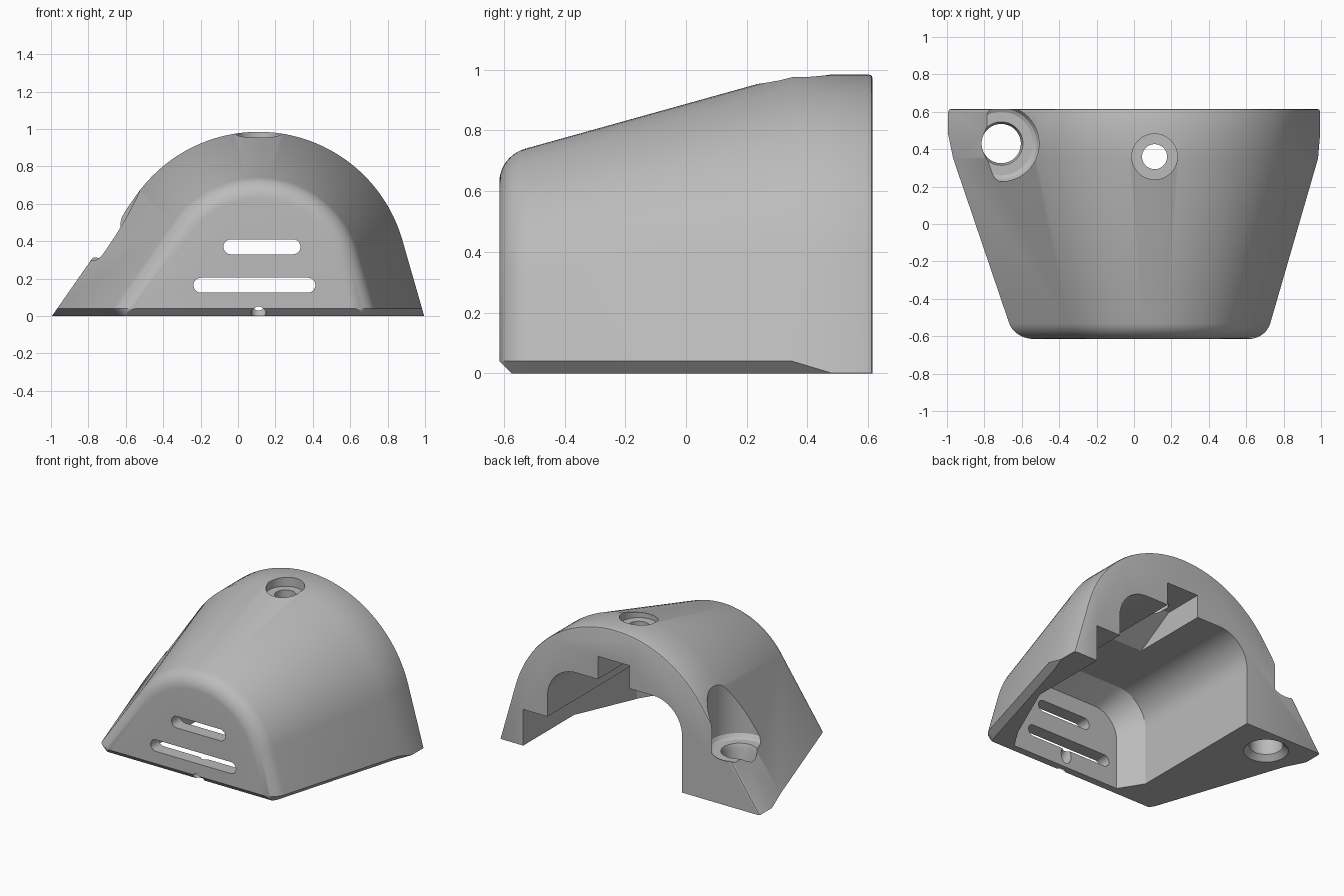
import bpy, bmesh
from math import sin, cos, radians, pi

cube = bpy.data.objects.get("Cube")
if cube:
    bpy.data.objects.remove(cube, do_unlink=True)

grey = bpy.data.materials.new("plain grey")
grey.use_nodes = True
grey.diffuse_color = (0.5, 0.5, 0.5, 1)
grey.node_tree.nodes["Principled BSDF"].inputs["Base Color"].default_value = (0.5, 0.5, 0.5, 1)


def loft(name, rings):
    """Closed solid skinned through rings of equal length."""
    bm = bmesh.new()
    loops = [[bm.verts.new(p) for p in ring] for ring in rings]
    n = len(loops[0])
    for a, b in zip(loops, loops[1:]):
        for i in range(n):
            j = (i + 1) % n
            bm.faces.new((a[i], a[j], b[j], b[i]))
    bm.faces.new(loops[0])
    bm.faces.new(loops[-1])
    bmesh.ops.recalc_face_normals(bm, faces=bm.faces)
    mesh = bpy.data.meshes.new(name)
    bm.to_mesh(mesh)
    bm.free()
    mesh.materials.append(grey)
    obj = bpy.data.objects.new(name, mesh)
    bpy.context.collection.objects.link(obj)
    return obj


def prism(name, points, axis, start, end):
    """Extrude a 2D outline along axis 0, 1 or 2."""
    def place(p, d):
        q = list(p)
        q.insert(axis, d)
        return q
    return loft(name, [[place(p, d) for p in points] for d in (start, end)])


def turned(name, x, y, profile, steps=48):
    """Vertical turned solid from (z, radius) pairs."""
    return loft(name, [[(x + r * cos(2 * pi * i / steps), y + r * sin(2 * pi * i / steps), z)
                        for i in range(steps)] for z, r in profile])


def cut(target, cutter):
    mod = target.modifiers.new("cut", 'BOOLEAN')
    mod.operation = 'DIFFERENCE'
    mod.solver = 'EXACT'
    mod.object = cutter
    bpy.context.view_layer.objects.active = target
    bpy.ops.object.modifier_apply(modifier=mod.name)
    bpy.data.objects.remove(cutter, do_unlink=True)


# Domed cover: an arc with two tangent sloping flanks, offset by radius
CX, CZ = 0.11, 0.185
RIGHT, LEFT = radians(16), radians(145.1)


def flank(angle, r, z):
    return CX + (r - sin(angle) * (z - CZ)) / cos(angle)


def cover_ring(y, r, chamfer):
    arc = [RIGHT + (LEFT - RIGHT) * i / 40 for i in range(41)]
    ring = [(flank(RIGHT, r, chamfer) - chamfer, y, 0), (flank(RIGHT, r, chamfer), y, chamfer)]
    ring += [(CX + r * cos(a), y, CZ + r * sin(a)) for a in arc]
    ring += [(flank(LEFT, r, chamfer), y, chamfer), (flank(LEFT, r, chamfer) + chamfer, y, 0)]
    return ring


stations = []
for i in range(11):  # rounded front edge
    t = radians(90 - 7.46 * i)
    stations.append((-0.499 - 0.116 * sin(t), 0.443 + 0.116 * cos(t), 0.04))
stations += [(0.35, 0.8, 0.04), (0.48, 0.8, 0.001), (0.6, 0.8, 0.001),
             (0.611, 0.796, 0.001), (0.615, 0.785, 0.001)]
cover = loft("domed_cover", [cover_ring(*s) for s in stations])

# Chamfer under the front edge
cut(cover, prism("front_chamfer", [(-0.7, -0.05), (-0.525, -0.05), (-0.665, 0.09), (-0.7, 0.09)],
                 0, -1.2, 1.2))


# Inner cavity with rounded top corners, narrowing at the front
def cavity_ring(y, w, top, r):
    ring = [(0.115 - w, y, -0.1), (0.115 + w, y, -0.1)]
    for side, first in ((1, 0), (-1, 90)):
        for i in range(13):
            a = radians(first + 7.5 * i)
            ring.append((0.115 + side * (w - r) + r * cos(a), y, top - r + r * sin(a)))
    return ring


cut(cover, loft("cavity", [cavity_ring(0.7, 0.515, 0.612, 0.22),
                           cavity_ring(-0.365, 0.515, 0.612, 0.22),
                           cavity_ring(-0.525, 0.415, 0.525, 0.18)]))

# Side step and top key slot opening to the back
cut(cover, prism("side_step", [(0.3, 0.7), (0.815, 0.7), (0.815, 0.06), (0.63, -0.36), (0.3, -0.36)],
                 2, -0.1, 0.25))
cut(cover, prism("key_slot", [(0.7, 0.5), (0.7, 0.77), (0.335, 0.77), (0.07, 0.612), (0.07, 0.5)],
                 0, 0.0, 0.243))

# Countersunk screw hole in the crown
cut(cover, turned("crown_recess", 0.11, 0.36, [(0.92, 0.122), (1.2, 0.122)]))
cut(cover, turned("crown_hole", 0.11, 0.36, [(0.68, 0.067), (1.1, 0.067)]))

# Mounting ledge and its screw hole
cut(cover, turned("ledge_recess", -0.71, 0.43,
                  [(0.3, 0.17), (0.309, 0.188), (0.33, 0.202), (1.2, 0.202)], 64))
cut(cover, turned("ledge_hole", -0.71, 0.43,
                  [(-0.02, 0.16), (0.035, 0.105), (0.27, 0.105), (0.31, 0.12)]))

# Rounded vent slots in the front wall
for x0, x1, z in ((-0.238, 0.414, 0.165), (-0.078, 0.334, 0.37)):
    outline = []
    for cx, first in ((x1 - 0.04, -90), (x0 + 0.04, 90)):
        for i in range(13):
            a = radians(first + 15 * i)
            outline.append((cx + 0.04 * cos(a), z + 0.04 * sin(a)))
    cut(cover, prism("vent_slot", outline, 1, -0.8, -0.45))

# Slanted drain hole at the foot of the front wall
drain = turned("drain_hole", 0, 0, [(-0.15, 0.04), (0.12, 0.04)], 24)
drain.location = (0.11, -0.565, 0.045)
drain.rotation_euler = (radians(-45), 0, 0)
bpy.context.view_layer.update()
cut(cover, drain)

# Smooth curves, sharp edges
bpy.ops.object.select_all(action='DESELECT')
cover.select_set(True)
bpy.context.view_layer.objects.active = cover
bpy.ops.object.shade_smooth_by_angle(angle=radians(25))
